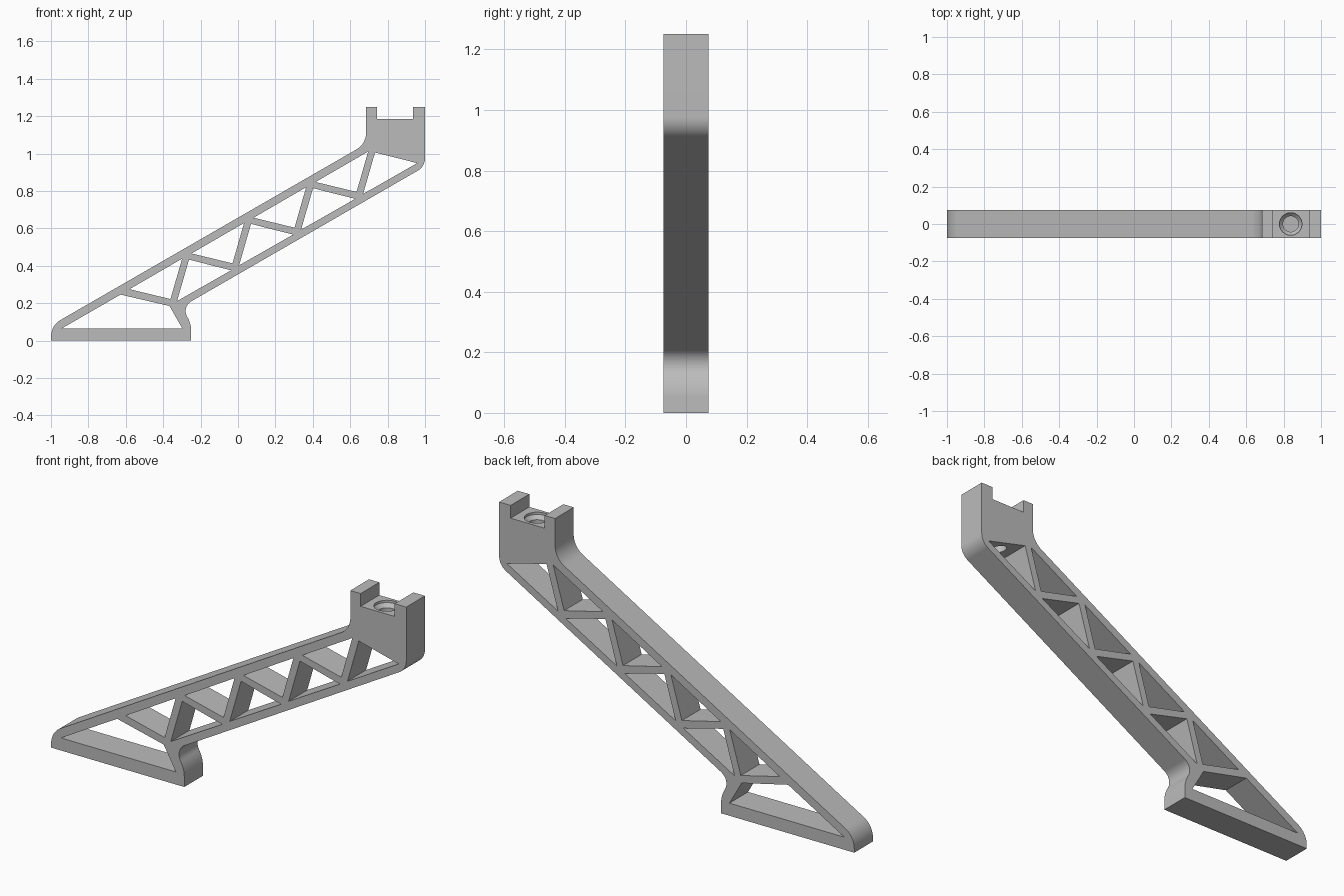
import bpy
import bmesh
from mathutils import Vector

cube = bpy.data.objects.get("Cube")
if cube:
    bpy.data.objects.remove(cube, do_unlink=True)

DEPTH = 0.15
grey = bpy.data.materials.new("plain grey")
grey.use_nodes = True
colour = (0.5, 0.5, 0.5, 1)
grey.diffuse_color = colour
grey.node_tree.nodes["Principled BSDF"].inputs["Base Color"].default_value = colour


def rounded(corners, steps=10):
    """Outline from (x, z, setback) corners, with arcs where setback > 0."""
    pts = []
    for i, (x, z, d) in enumerate(corners):
        c = Vector((x, z))
        if not d:
            pts.append(c)
            continue
        before = Vector(corners[i - 1][:2])
        after = Vector(corners[(i + 1) % len(corners)][:2])
        u, v = (before - c).normalized(), (after - c).normalized()
        centre = c + (u + v) * d / (1 + u.dot(v))
        a, b = c + u * d - centre, c + v * d - centre
        for s in range(steps + 1):
            pts.append(centre + a.lerp(b, s / steps).normalized() * a.length)
    return pts


# Outer outline: foot, lower chord, notched head, upper chord
outline = rounded([
    (-1, 0, 0), (-0.25, 0, 0), (-0.25, 0.09, 0.04), (-0.302, 0.18, 0.06),
    (1, 0.931, 0.045), (1, 1.25, 0), (0.935, 1.25, 0), (0.935, 1.185, 0),
    (0.743, 1.185, 0), (0.743, 1.25, 0), (0.685, 1.25, 0),
    (0.685, 1.052, 0.06), (-1, 0.081, 0.06),
])

# Openings: foot window, then four repeated pairs of truss triangles
openings = [[(-0.944, 0.064), (-0.297, 0.064), (-0.366, 0.185), (-0.628, 0.246)]]
upper = [(-0.58, 0.275), (-0.361, 0.222), (-0.299, 0.438)]
lower = [(-0.262, 0.433), (-0.326, 0.211), (-0.037, 0.376)]
for i in range(4):
    for tri in (upper, lower):
        openings.append([(x + i * 0.3316, z + i * 0.191) for x, z in tri])

# Filled and extruded profile
curve = bpy.data.curves.new("bracket_profile", "CURVE")
curve.dimensions = "2D"
curve.fill_mode = "BOTH"
curve.extrude = DEPTH / 2
for loop in [outline] + openings:
    spline = curve.splines.new("POLY")
    spline.points.add(len(loop) - 1)
    for p, (x, z) in zip(spline.points, loop):
        p.co = (x, z, 0, 1)
    spline.use_cyclic_u = True
profile = bpy.data.objects.new("bracket_profile", curve)
bpy.context.collection.objects.link(profile)
bpy.context.view_layer.update()
mesh = bpy.data.meshes.new_from_object(
    profile.evaluated_get(bpy.context.evaluated_depsgraph_get()))
bpy.data.objects.remove(profile, do_unlink=True)

# Weld and stand the profile upright
bm = bmesh.new()
bm.from_mesh(mesh)
bmesh.ops.remove_doubles(bm, verts=bm.verts, dist=0.0001)
for v in bm.verts:
    v.co = (v.co.x, -v.co.z, v.co.y)
bmesh.ops.recalc_face_normals(bm, faces=bm.faces)
bm.to_mesh(mesh)
bm.free()
mesh.name = "truss_bracket"
mesh.materials.clear()
mesh.materials.append(grey)
bracket = bpy.data.objects.new("truss_bracket", mesh)
bpy.context.collection.objects.link(bracket)

# Countersunk screw hole, turned as stacked rings, down into the last opening
bm = bmesh.new()
rings = []
for radius, z in [(0.042, 0.95), (0.042, 1.155), (0.06, 1.173), (0.06, 1.22)]:
    ring = bmesh.ops.create_circle(bm, segments=32, radius=radius)["verts"]
    for v in ring:
        v.co += Vector((0.838, 0, z))
    rings.append(ring)
for a, b in zip(rings, rings[1:]):
    for i in range(32):
        j = (i + 1) % 32
        bm.faces.new((a[i], a[j], b[j], b[i]))
for ring in (rings[0], rings[-1]):
    bm.faces.new(ring)
bmesh.ops.recalc_face_normals(bm, faces=bm.faces)
cut_mesh = bpy.data.meshes.new("screw_hole_cutter")
bm.to_mesh(cut_mesh)
bm.free()
cut_mesh.materials.append(grey)
cutter = bpy.data.objects.new("screw_hole_cutter", cut_mesh)
bpy.context.collection.objects.link(cutter)

for o in bpy.context.selected_objects:
    o.select_set(False)
bracket.select_set(True)
bpy.context.view_layer.objects.active = bracket
mod = bracket.modifiers.new("screw_hole", "BOOLEAN")
mod.operation = "DIFFERENCE"
mod.solver = "EXACT"
mod.object = cutter
bpy.ops.object.modifier_apply(modifier=mod.name)
bpy.data.objects.remove(cutter, do_unlink=True)
bpy.ops.object.shade_smooth_by_angle()
